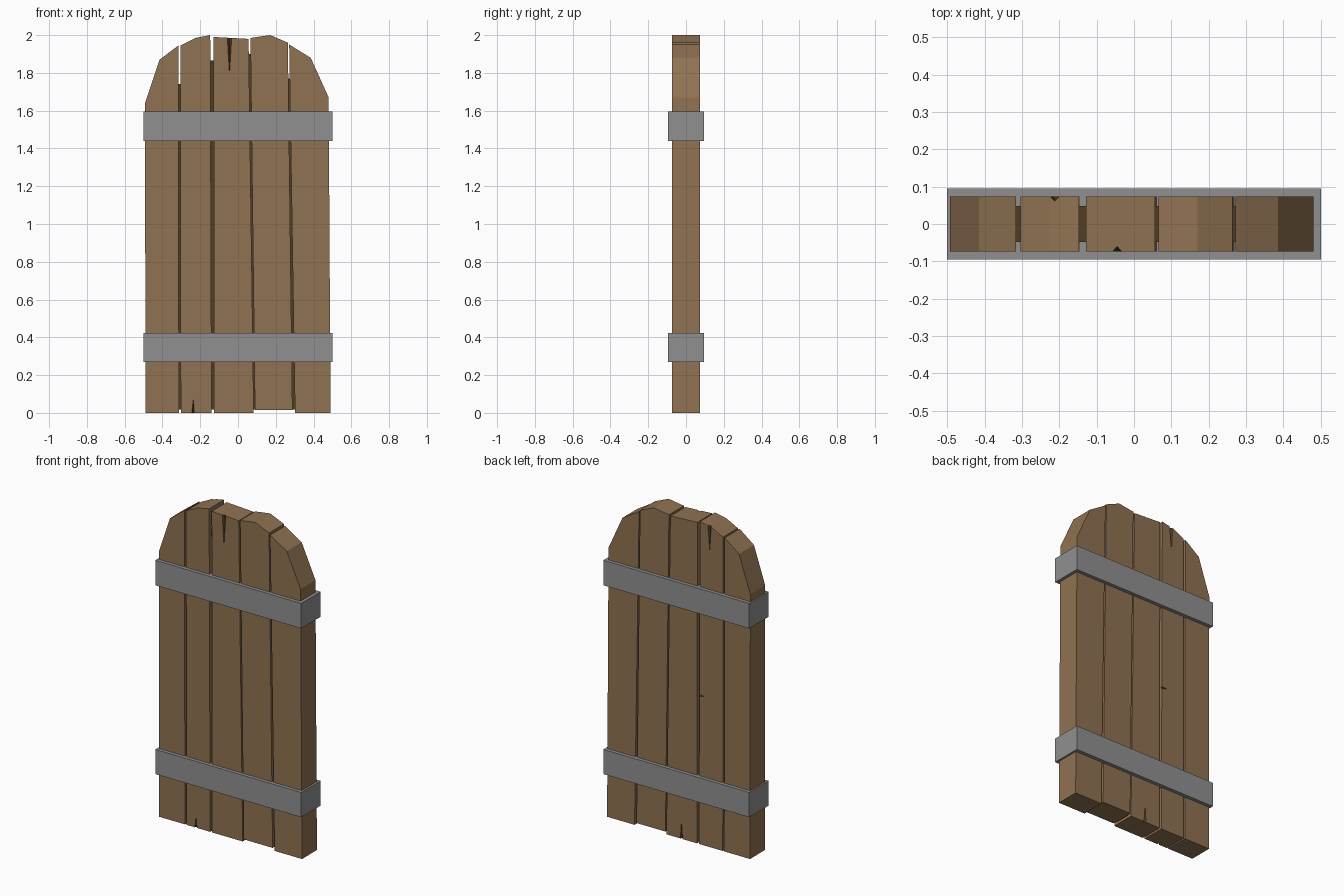
import bpy, bmesh

if "Cube" in bpy.data.objects:
    bpy.data.objects.remove(bpy.data.objects["Cube"])


def material(name, rgb):
    m = bpy.data.materials.new(name)
    m.diffuse_color = (*rgb, 1)
    m.use_nodes = True
    m.node_tree.nodes["Principled BSDF"].inputs["Base Color"].default_value = m.diffuse_color
    return m


WOOD = material("brown wood", (0.28, 0.17, 0.085))
DARK = material("dark wood", (0.084, 0.046, 0.02))
IRON = material("grey iron", (0.28, 0.28, 0.28))


def finish(bm, name, mats):
    bmesh.ops.recalc_face_normals(bm, faces=bm.faces[:])
    me = bpy.data.meshes.new(name)
    bm.to_mesh(me)
    bm.free()
    for m in mats:
        me.materials.append(m)
    ob = bpy.data.objects.new(name, me)
    bpy.context.collection.objects.link(ob)
    return ob


def slab(name, outline, half, mat):
    """Extrude an x-z outline symmetrically in y."""
    bm = bmesh.new()
    f = bm.faces.new([bm.verts.new((x, -half, z)) for x, z in outline])
    ext = bmesh.ops.extrude_face_region(bm, geom=[f])
    verts = [v for v in ext["geom"] if isinstance(v, bmesh.types.BMVert)]
    bmesh.ops.translate(bm, verts=verts, vec=(0, 2 * half, 0))
    return finish(bm, name, [mat])


def crack(plank, base, tip, width, side):
    """Cut a thin wedge from base (on a plank end or edge) to tip; side -1 front, 1 back."""
    (bx, bz), (tx, tz) = base, tip
    length = ((tx - bx) ** 2 + (tz - bz) ** 2) ** 0.5
    px, pz = (tz - bz) / length * width, (bx - tx) / length * width
    y = side * (T + 0.002)
    bm = bmesh.new()
    v = [bm.verts.new(p) for p in ((bx + px, y, bz + pz), (bx - px, y, bz - pz),
                                   (bx, side * (T - 0.013), bz), (tx, y, tz))]
    for a, b, c in ((0, 1, 2), (0, 1, 3), (1, 2, 3), (0, 2, 3)):
        bm.faces.new((v[a], v[b], v[c]))
    cutter = finish(bm, "crack_cutter", [DARK])
    cutter.hide_render = True
    mod = plank.modifiers.new("crack", "BOOLEAN")
    mod.operation, mod.solver, mod.object = "DIFFERENCE", "EXACT", cutter
    mod.material_mode = "TRANSFER"
    bpy.context.view_layer.objects.active = plank
    bpy.ops.object.modifier_apply(modifier=mod.name)
    bpy.data.objects.remove(cutter)


T = 0.073  # half plank thickness

# Planks, left to right, forming the arched top
outlines = [
    [(-0.49, 0), (-0.313, 0), (-0.316, 1.945), (-0.415, 1.87), (-0.492, 1.64)],
    [(-0.303, 0), (-0.14, 0), (-0.147, 2.0), (-0.225, 1.985), (-0.304, 1.945)],
    [(-0.126, 0), (0.083, 0), (0.056, 1.98), (-0.129, 1.99)],
    [(0.09, 0.015), (0.288, 0.015), (0.264, 1.96), (0.17, 2.0), (0.066, 1.985)],
    [(0.302, 0), (0.49, 0), (0.48, 1.67), (0.385, 1.88), (0.271, 1.95)],
]
planks = [slab(f"plank_{i + 1}", o, T, WOOD) for i, o in enumerate(outlines)]

# Cracks in the planks
crack(planks[1], (-0.238, -0.005), (-0.236, 0.085), 0.009, -1)
crack(planks[1], (-0.212, 2.0), (-0.215, 1.81), 0.014, 1)
crack(planks[1], (-0.135, 0.92), (-0.195, 0.925), 0.007, 1)
crack(planks[2], (-0.045, 1.992), (-0.045, 1.76), 0.014, -1)
crack(planks[2], (-0.02, -0.005), (-0.02, 0.13), 0.009, 1)

# Dark recessed strips between planks: bottom x, top x, top z
gaps = [(-0.308, -0.31, 1.74), (-0.133, -0.138, 1.865),
        (0.087, 0.062, 1.9), (0.295, 0.269, 1.77)]
for i, (xb, xt, top) in enumerate(gaps):
    w = 0.02
    slab(f"gap_strip_{i + 1}",
         [(xb - w, 0.017), (xb + w, 0.017), (xt + w, top), (xt - w, top)], 0.048, DARK)

# Iron bands around the door
for name, z0, z1 in (("lower_band", 0.27, 0.423), ("upper_band", 1.44, 1.595)):
    slab(name, [(-0.5, z0), (0.5, z0), (0.5, z1), (-0.5, z1)], 0.095, IRON)
